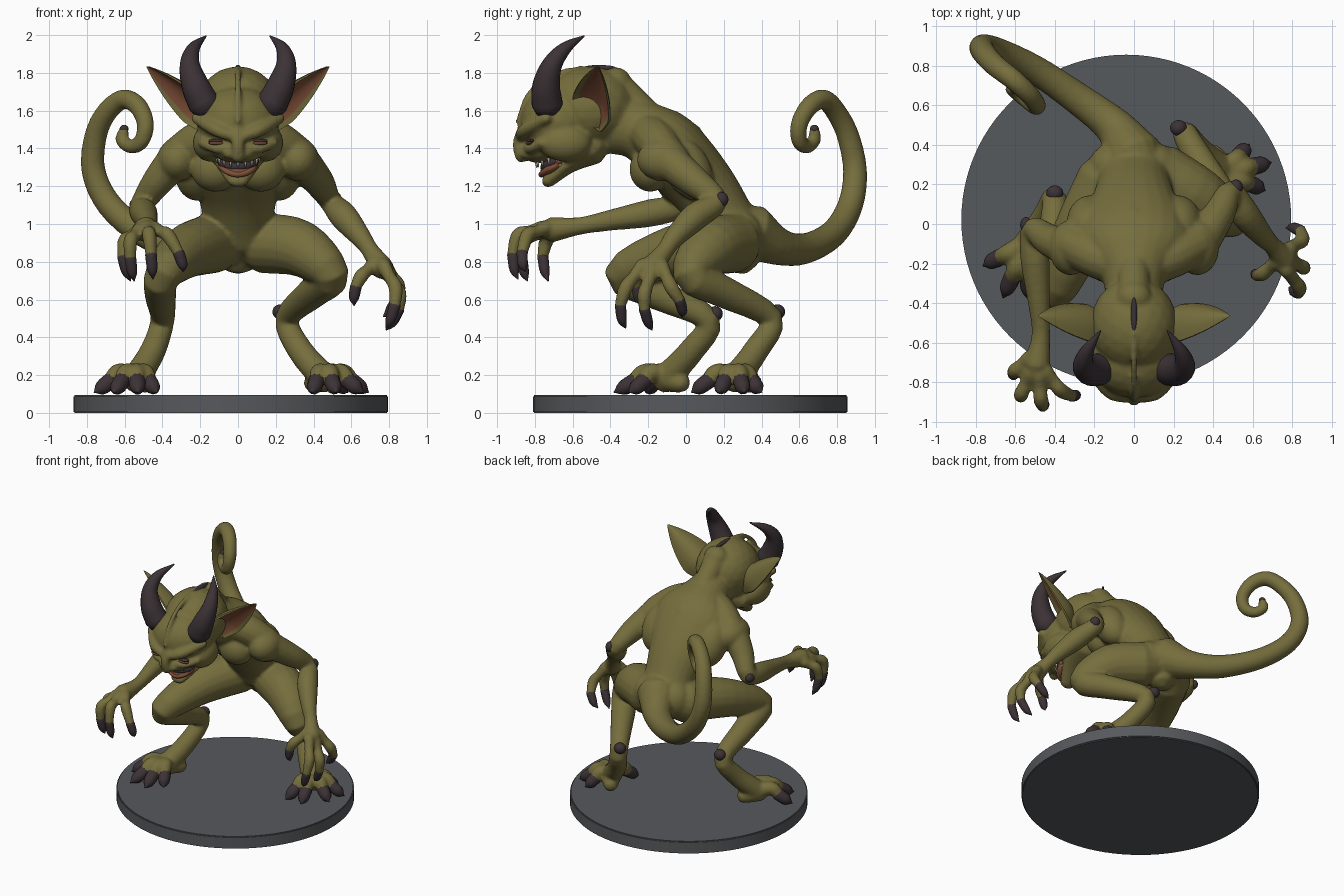
import bpy, bmesh, math
from mathutils import Vector, Matrix, Euler

if "Cube" in bpy.data.objects:
    bpy.data.objects.remove(bpy.data.objects["Cube"])


def material(name, rgb):
    m = bpy.data.materials.new(name)
    m.diffuse_color = (*rgb, 1)
    m.use_nodes = True
    m.node_tree.nodes["Principled BSDF"].inputs["Base Color"].default_value = m.diffuse_color
    return m


SKIN = material("olive skin", (0.18, 0.155, 0.047))
DARK = material("dark horn", (0.045, 0.032, 0.036))
RED = material("reddish flesh", (0.22, 0.08, 0.04))
TOOTH = material("ivory teeth", (0.6, 0.55, 0.42))
STONE = material("grey base", (0.093, 0.1, 0.107))


def loft(bm, rings, poles):
    """Closed surface through rings of points, ending in two pole points."""
    vs = [[bm.verts.new(p) for p in r] for r in rings]
    faces = []
    for a, b in zip(vs, vs[1:]):
        n = len(a)
        for i in range(n):
            faces.append((i, bm.faces.new((a[i], a[(i + 1) % n], b[(i + 1) % n], b[i]))))
    for ring, pole in ((vs[0], poles[0]), (vs[-1], poles[1])):
        p = bm.verts.new(pole)
        for i in range(len(ring)):
            bm.faces.new((ring[i], ring[(i + 1) % len(ring)], p))
    return faces


def tube(bm, pts, sides=14, steps=4):
    """Rounded tube along (x, y, z, width radius[, depth radius]) points."""
    P = [Vector(p if len(p) == 5 else (*p, p[3])) for p in pts]
    P = [P[0] * 2 - P[1]] + P + [P[-1] * 2 - P[-2]]
    path = []
    for a, b, c, d in zip(P, P[1:], P[2:], P[3:]):
        for k in range(steps):
            t = k / steps
            path.append(0.5 * (2 * b + (c - a) * t + (2 * a - 5 * b + 4 * c - d) * t ** 2
                               + (3 * b - a - 3 * c + d) * t ** 3))
    path.append(P[-2])
    rings, poles, side = [], [], None
    for i, p in enumerate(path):
        c = Vector(p[:3])
        t = (Vector(path[min(i + 1, len(path) - 1)][:3]) - Vector(path[max(i - 1, 0)][:3])).normalized()
        if side is None:
            side = Vector((1, 0, 0)) if abs(t.x) < 0.9 else Vector((0, 1, 0))
        side = (side - t * side.dot(t)).normalized()
        other = t.cross(side)
        rw, rd = max(p[3], 0.002), max(p[4], 0.002)

        def ring(centre, s):
            return [centre + side * rw * s * math.cos(2 * math.pi * j / sides)
                    + other * rd * s * math.sin(2 * math.pi * j / sides) for j in range(sides)]
        r = min(rw, rd)
        if i == 0:
            poles.append(c - t * r)
            rings.append(ring(c - t * r * 0.7, 0.7))
        rings.append(ring(c, 1))
        if i == len(path) - 1:
            rings.append(ring(c + t * r * 0.7, 0.7))
            poles.append(c + t * r)
    loft(bm, rings, poles)


def ball(bm, loc, size, rx=0.0):
    bmesh.ops.create_icosphere(bm, subdivisions=3, radius=1,
                               matrix=Matrix.LocRotScale(Vector(loc), Euler((rx, 0, 0)), Vector(size)))


def pair(bm, loc, size, rx=0.0):
    for s in (1, -1):
        ball(bm, (s * loc[0], loc[1], loc[2]), size, rx)


def finish(name, bm, mats, voxel=0):
    bmesh.ops.recalc_face_normals(bm, faces=bm.faces)
    me = bpy.data.meshes.new(name)
    bm.to_mesh(me)
    bm.free()
    ob = bpy.data.objects.new(name, me)
    bpy.context.scene.collection.objects.link(ob)
    if voxel:
        rem = ob.modifiers.new("fuse", 'REMESH')
        rem.mode, rem.voxel_size = 'VOXEL', voxel
        sm = ob.modifiers.new("soften", 'SMOOTH')
        sm.factor, sm.iterations = 0.5, 5
        me = bpy.data.meshes.new_from_object(ob.evaluated_get(bpy.context.evaluated_depsgraph_get()))
        ob.modifiers.clear()
        ob.data = me
    if not me.materials:
        for m in mats:
            me.materials.append(m)
    for p in me.polygons:
        p.use_smooth = True
    if not voxel:
        me.set_sharp_from_angle(angle=math.radians(50))
    return ob


# round base
bm = bmesh.new()
bmesh.ops.create_cone(bm, cap_ends=True, segments=96, radius1=0.833, radius2=0.833, depth=0.094,
                      matrix=Matrix.Translation((-0.039, 0.022, 0.047)))
rim = [e for e in bm.edges if abs(e.verts[0].co.z - e.verts[1].co.z) < 0.001]
bmesh.ops.bevel(bm, geom=rim, offset=0.006, segments=2, affect='EDGES')
finish("base", bm, [STONE])

body, claws = bmesh.new(), bmesh.new()

# torso and neck
tube(body, [(0, .29, .83, .11, .1), (0, .26, .92, .2, .16), (0, .19, 1.04, .19, .165), (0, .1, 1.18, .22, .175),
            (0, -.02, 1.32, .28, .19), (0, -.12, 1.42, .28, .19), (0, -.25, 1.5, .17, .16),
            (0, -.38, 1.54, .14, .17)], 24)
pair(body, (.12, -.19, 1.29), (.13, .11, .12))
pair(body, (.22, .01, 1.29), (.12, .12, .18), .5)
pair(body, (.1, .29, .93), (.13, .12, .14))
pair(body, (.32, -.12, 1.34), (.11, .14, .115))
for s in (1, -1):
    tube(body, [(s * .06, -.21, 1.49, .11), (s * .2, -.16, 1.44, .11), (s * .32, -.1, 1.36, .1)])
tube(body, [(0, -.37, 1.735, .085), (0, -.29, 1.66, .08), (0, -.19, 1.56, .08)])
for y, z in ((-.14, 1.585), (-.05, 1.565), (.04, 1.5)):
    ball(body, (0, y, z), (.035, .05, .03), -.5)

# head: skull, muzzle, cheeks, brows, nose, lids and lower jaw
ball(body, (0, -.51, 1.62), (.22, .24, .215))
ball(body, (0, -.37, 1.75), (.09, .08, .08))
ball(body, (0, -.68, 1.54), (.22, .2, .19))
ball(body, (0, -.72, 1.405), (.15, .145, .075), .3)
pair(body, (.15, -.64, 1.43), (.09, .14, .1))
tube(body, [(0, -.89, 1.54, .015), (0, -.83, 1.69, .016), (0, -.7, 1.79, .016), (0, -.55, 1.825, .015)])
for s in (1, -1):
    tube(body, [(s * .03, -.875, 1.465, .03), (s * .12, -.85, 1.5, .035), (s * .22, -.74, 1.56, .03)])
    tube(body, [(s * .05, -.845, 1.4, .022), (s * .12, -.82, 1.4, .025), (s * .19, -.76, 1.43, .025)])
tube(body, [(0, -.86, 1.51, .03), (0, -.885, 1.43, .033), (0, -.87, 1.36, .038)])
pair(body, (.045, -.845, 1.37), (.032, .035, .026))
tube(body, [(0, -.5, 1.4, .17, .09), (0, -.62, 1.32, .125, .052), (0, -.73, 1.228, .06, .036)], 20)

# tail
tube(body, [(0, .34, .96, .15), (-.1, .49, .88, .1), (-.28, .63, .87, .082), (-.5, .78, .95, .073),
            (-.68, .87, 1.1, .068), (-.765, .895, 1.28, .064), (-.755, .86, 1.46, .06), (-.7, .8, 1.585, .056),
            (-.61, .73, 1.66, .053), (-.53, .655, 1.625, .05), (-.49, .6, 1.53, .046), (-.51, .6, 1.44, .042),
            (-.565, .64, 1.41, .038), (-.615, .68, 1.445, .035), (-.605, .68, 1.49, .03)], 16)
ball(claws, (-.603, .68, 1.503), (.024, .024, .022))

# arms, shoulder to palm
tube(body, [(.33, -.1, 1.34, .1), (.43, .05, 1.22, .082), (.49, .16, 1.12, .06), (.56, .05, 1.04, .075),
            (.65, -.06, .93, .056), (.7, -.11, .86, .047), (.76, -.18, .77, .065)])
tube(body, [(-.33, -.12, 1.34, .1), (-.43, -.08, 1.22, .082), (-.51, -.03, 1.1, .062), (-.5, -.18, 1.06, .074),
            (-.48, -.4, 1.02, .056), (-.47, -.56, .99, .047), (-.49, -.71, .97, .068)])

# legs, hip to ball of foot
tube(body, [(.13, .25, .9, .16), (.33, .13, .87, .15), (.49, .03, .73, .1), (.4, .2, .64, .085),
            (.26, .45, .5, .064), (.33, .37, .33, .068), (.46, .26, .18, .075)], 18)
tube(body, [(-.13, .22, .9, .16), (-.28, -.07, .85, .14), (-.4, -.34, .73, .095), (-.41, -.13, .62, .083),
            (-.4, .12, .49, .064), (-.45, .03, .33, .068), (-.54, -.11, .18, .075)], 18)


def claw(mid, end, tip, r):
    bend = (end + tip) / 2 + (end - mid) * 0.12
    start = end - (end - mid).normalized() * r * 0.3
    tube(claws, [(*start, r), (*bend, r * .85), (*tip, .004)], 10)


# fingers: root, knuckle, end, claw tip
right_hand = [((.77, -.23, .78), (.835, -.32, .66), (.83, -.35, .56), (.785, -.32, .45)),
              ((.79, -.18, .75), (.855, -.22, .63), (.85, -.22, .54), (.785, -.18, .44)),
              ((.78, -.13, .78), (.85, -.08, .67), (.84, -.03, .59), (.77, -.02, .51)),
              ((.72, -.19, .79), (.65, -.25, .72), (.62, -.26, .66), (.615, -.24, .57))]
left_hand = [((-.45, -.74, .98), (-.37, -.84, .94), (-.31, -.87, .84), (-.29, -.85, .75)),
             ((-.48, -.76, .98), (-.47, -.89, .94), (-.46, -.92, .83), (-.45, -.89, .71)),
             ((-.52, -.75, .97), (-.57, -.86, .91), (-.57, -.87, .81), (-.55, -.84, .7)),
             ((-.53, -.68, .96), (-.6, -.74, .91), (-.61, -.76, .82), (-.57, -.73, .7))]
for root, mid, end, tip in right_hand + left_hand:
    tube(body, [(*root, .042), (*Vector(root).lerp(Vector(mid), .5), .034), (*mid, .039), (*end, .03)], 10)
    claw(Vector(mid), Vector(end), Vector(tip), .031)

# toes fanned out from each ball of the foot, last one of the right foot points back
feet = [((.46, .26, .18), ((.69, .31), (.66, .17), (.52, .03), (.39, .03), (.58, .4)), (.4, .35, .16)),
        ((-.54, -.1, .18), ((-.76, -.21), (-.66, -.37), (-.53, -.38), (-.43, -.3)), (-.48, -.03, .16))]
for origin, tips, heel in feet:
    o = Vector(origin)
    tube(body, [(*o, .07), (*heel, .055)])
    for x, y in tips:
        tip = Vector((x, y, .11))
        mid, end = o.lerp(tip, .4), o.lerp(tip, .63)
        mid.z, end.z = .215, .165
        tube(body, [(*o, .055), (*mid, .05), (*end, .042)], 12)
        claw(mid, end, tip, .045)

finish("body", body, [SKIN], 0.012)

# elbow, heel and crown spurs
for loc, size in (((.515, .185, 1.13), (.035, .04, .04)), ((-.545, -.005, 1.1), (.03, .04, .035)),
                  ((.225, .485, .535), (.043, .04, .04)), ((-.4, .155, .525), (.043, .04, .04)),
                  ((0, -.46, 1.826), (.016, .09, .016))):
    ball(claws, loc, size)
finish("claws", claws, [DARK])

# horns
for s, side in ((1, "left"), (-1, "right")):
    bm = bmesh.new()
    tube(bm, [(s * .18, -.735, 1.635, .083), (s * .225, -.74, 1.73, .074), (s * .255, -.71, 1.84, .054),
              (s * .235, -.64, 1.93, .034), (s * .17, -.54, 1.995, .004)], 18, 6)
    finish("horn_" + side, bm, [DARK])

# cupped pointed ears, flesh coloured inside
for s, side in ((1, "left"), (-1, "right")):
    bm = bmesh.new()
    root, tip = Vector((s * .17, -.52, 1.53)), Vector((s * .485, -.465, 1.835))
    axis = (tip - root).normalized()
    n = Vector((s * .6, -.62, -.52))
    n = (n - axis * n.dot(axis)).normalized()
    w = axis.cross(n)
    rings, K = [], 10
    for i in range(14):
        t = i / 13 * .97
        width = .125 * min(1, .65 + 1.4 * t) * (1 - t ** 2.2) + .003
        c = root.lerp(tip, t)
        us = [-1 + 2 * k / K for k in range(K + 1)]
        inner = [c + w * u * width - n * width * .5 * (1 - u * u) for u in us]
        outer = [c + w * u * width * 1.06 - n * (.012 * (1 - t) + .003 + width * .7 * (1 - u * u))
                 for u in reversed(us)]
        rings.append(inner + outer)
    for i, f in loft(bm, rings, (root, tip)):
        if 1 <= i < K - 1:
            f.material_index = 1
    finish("ear_" + side, bm, [SKIN, RED])

# eyes with flesh coloured lower lids
bm = bmesh.new()
pair(bm, (.115, -.824, 1.44), (.042, .022, .011))
finish("eyes", bm, [DARK])
bm = bmesh.new()
pair(bm, (.115, -.83, 1.428), (.042, .02, .01))
finish("eyelids", bm, [RED])

# dark throat, mouth lining and lower lip
bm = bmesh.new()
ball(bm, (0, -.69, 1.335), (.112, .09, .04), .5)
finish("throat", bm, [DARK])
bm = bmesh.new()
ball(bm, (0, -.69, 1.31), (.108, .093, .036), .5)
tube(bm, [(-.1, -.67, 1.335, .014), (-.07, -.74, 1.285, .016), (0, -.765, 1.262, .016), (.07, -.74, 1.285, .016),
          (.1, -.67, 1.335, .014)], 10)
finish("mouth", bm, [RED])

# teeth
bm = bmesh.new()
for i in range(9):
    a = math.radians(-80 + 20 * i)
    x, c = math.sin(a), math.cos(a)
    top = Vector((x * .115, -.665 - .13 * c, 1.38 - .035 * c))
    tube(bm, [(*top, .011), (*(top + Vector((0, .005, -.045))), .003)], 8, 2)
    low = Vector((x * .095, -.65 - .105 * c, 1.32 - .045 * c))
    tube(bm, [(*low, .009), (*(low + Vector((0, -.005, .035))), .003)], 8, 2)
finish("teeth", bm, [TOOTH])
